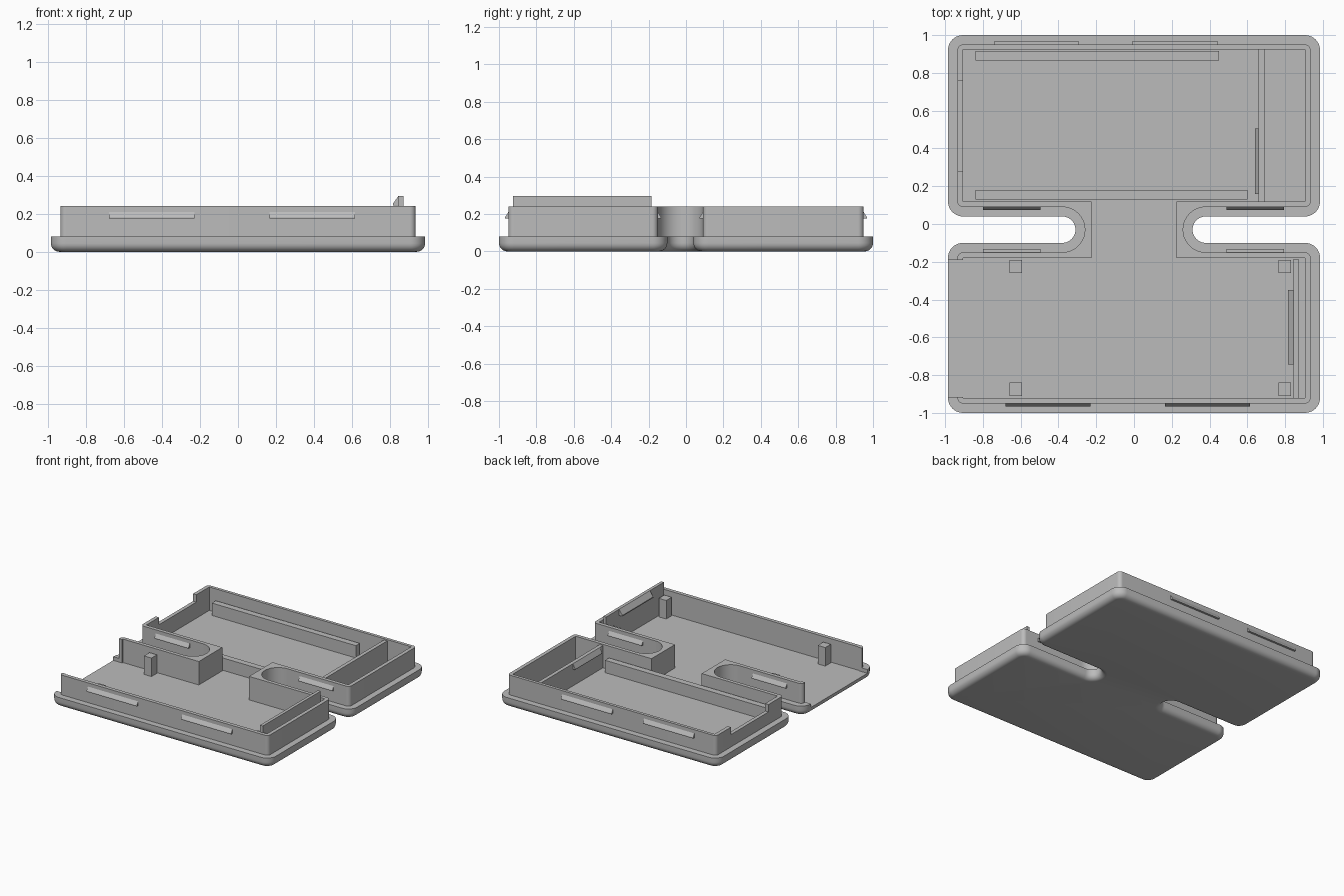
import bpy, bmesh, math
from mathutils import Vector

if "Cube" in bpy.data.objects:
    bpy.data.objects.remove(bpy.data.objects["Cube"])

grey = bpy.data.materials.new("plain grey")
grey.diffuse_color = (0.5, 0.5, 0.5, 1)
grey.use_nodes = True
grey.node_tree.nodes["Principled BSDF"].inputs["Base Color"].default_value = grey.diffuse_color


def make_object(name, bm):
    bmesh.ops.recalc_face_normals(bm, faces=bm.faces[:])
    mesh = bpy.data.meshes.new(name)
    bm.to_mesh(mesh)
    bm.free()
    mesh.materials.append(grey)
    ob = bpy.data.objects.new(name, mesh)
    bpy.context.collection.objects.link(ob)
    return ob


def loft(name, rings):
    """Closed solid through rings of equal point count."""
    bm = bmesh.new()
    loops = [[bm.verts.new(p) for p in ring] for ring in rings]
    n = len(loops[0])
    for a, b in zip(loops, loops[1:]):
        for i in range(n):
            j = (i + 1) % n
            bm.faces.new((a[i], a[j], b[j], b[i]))
    bm.faces.new(loops[0][::-1])
    bm.faces.new(loops[-1])
    return make_object(name, bm)


def prism(name, pts, z0, z1):
    return loft(name, [[(x, y, z) for x, y in pts] for z in (z0, z1)])


def box(name, x0, x1, y0, y1, z0, z1):
    return prism(name, [(x0, y0), (x1, y0), (x1, y1), (x0, y1)], z0, z1)


def outline(d, z, seg=10):
    """Rounded H-shaped outline, inset by d, at height z."""
    o, i = 0.08 - d, 0.07 + d
    half = [(0.985 - d, -1 + d, o), (0.985 - d, -0.1 - d, o),
            (0.31 - d, -0.1 - d, i - 0.0002), (0.31 - d, 0.04 + d, i - 0.0002),
            (0.985 - d, 0.04 + d, o), (0.985 - d, 1 - d, o)]
    corners = half + [(-x, y, r) for x, y, r in reversed(half)]
    pts = []
    for k, (x, y, r) in enumerate(corners):
        p = Vector((x, y))
        a = (p - Vector(corners[k - 1][:2])).normalized()
        b = (Vector(corners[(k + 1) % len(corners)][:2]) - p).normalized()
        c = p - a * r + b * r
        for s in range(seg + 1):
            t = math.pi / 2 * s / seg
            q = c + r * (a * math.sin(t) - b * math.cos(t))
            pts.append((q.x, q.y, z))
    return pts


def cut(target, cutter):
    mod = target.modifiers.new("cut", "BOOLEAN")
    mod.operation, mod.solver, mod.object = "DIFFERENCE", "EXACT", cutter
    bpy.context.view_layer.objects.active = target
    bpy.ops.object.modifier_apply(modifier=mod.name)
    bpy.data.objects.remove(cutter, do_unlink=True)


FLOOR, TOP, EDGE = 0.05, 0.24, 0.045

# Tray body: plate with rounded underside edge, then the set-back walls
rings = []
for s in range(7):
    t = math.pi / 2 * s / 6
    rings.append(outline(EDGE * (1 - math.sin(t)), EDGE * (1 - math.cos(t))))
rings += [outline(0, 0.08), outline(0.05, 0.08), outline(0.05, TOP)]
tray = loft("tray_body", rings)

# Cavity of both trays and the bridge, with the open left end of the front tray
cavity = [(-0.905, -0.92), (0.905, -0.92), (0.905, -0.18), (0.225, -0.18),
          (0.225, 0.12), (0.905, 0.12), (0.905, 0.925), (-0.905, 0.925),
          (-0.905, 0.12), (-0.225, 0.12), (-0.225, -0.18), (-0.905, -0.18),
          (-0.905, -0.19), (-1.1, -0.19), (-1.1, -0.915), (-0.905, -0.915)]
cut(tray, prism("cavity_cutter", cavity, FLOOR, 0.5))
# Notch in the left wall of the back tray
cut(tray, box("notch_cutter", -1.1, -0.88, 0.28, 0.76, 0.18, 0.5))

# Rails, dividers and posts standing on the floor
B = FLOOR - 0.01
box("back_rail", -0.84, 0.45, 0.865, 0.915, B, 0.15)
box("middle_rail", -0.84, 0.6, 0.13, 0.18, B, 0.15)
box("back_divider", 0.66, 0.69, 0.115, 0.93, B, 0.23)
box("front_divider", 0.845, 0.87, -0.925, -0.185, B, 0.295)
for x in (-0.66, 0.765):
    for y in (-0.91, -0.26):
        box("support_post", x, x + 0.067, y, y + 0.07, B, 0.2)


def wedge(name, start, along, length, out, size, z0, z1):
    """Snap ridge: flat underside, sloping up and back to the wall."""
    p, a, o = (Vector((*v, 0)) for v in (start, along, out))
    prof = [(-0.004, z0), (size, z0), (size, z0 + 0.008), (0, z1), (-0.004, z1)]
    loft(name, [[p + a * t + o * u + Vector((0, 0, z)) for u, z in prof]
                for t in (0, length)])


# Snap ridges on the outer walls and slot walls
for x, y, length, side in ((-0.68, -0.95, 0.45, -1), (0.165, -0.95, 0.45, -1),
                           (-0.74, 0.95, 0.45, 1), (-0.01, 0.95, 0.455, 1),
                           (-0.8, 0.09, 0.305, -1), (0.49, 0.09, 0.305, -1),
                           (-0.8, -0.15, 0.305, 1), (0.49, -0.15, 0.305, 1)):
    wedge("snap_ridge", (x, y), (1, 0), length, (0, side), 0.017, 0.175, 0.21)
# Catches on the dividers
wedge("back_catch", (0.66, 0.16), (0, 1), 0.345, (-1, 0), 0.02, 0.185, 0.23)
wedge("front_catch", (0.845, -0.745), (0, 1), 0.395, (-1, 0), 0.03, 0.245, 0.295)

# Smooth the rounded corners only
bpy.ops.object.select_all(action="DESELECT")
tray.select_set(True)
bpy.context.view_layer.objects.active = tray
bpy.ops.object.shade_smooth_by_angle(angle=math.radians(30))
